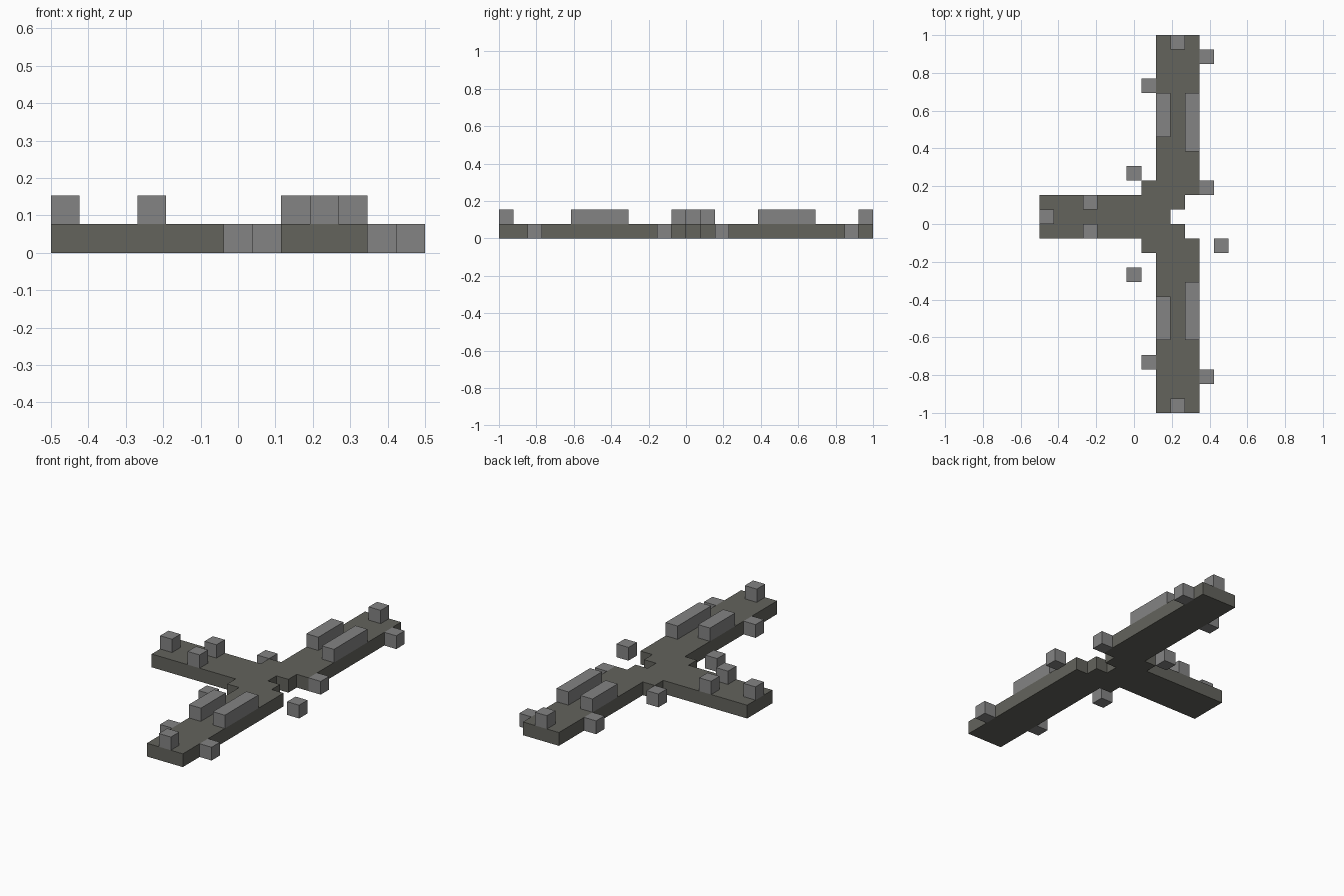
import bpy, bmesh
from mathutils import Vector

if "Cube" in bpy.data.objects:
    bpy.data.objects.remove(bpy.data.objects["Cube"], do_unlink=True)

U = 2 / 26  # one grid cell


def material(name, rgb):
    mat = bpy.data.materials.new(name)
    mat.use_nodes = True
    mat.diffuse_color = (*rgb, 1)
    mat.node_tree.nodes["Principled BSDF"].inputs["Base Color"].default_value = (*rgb, 1)
    return mat


def point(i, j, k):
    return Vector((i * U - 0.5, j * U - 1, k * U))


def finish(name, bm, mat):
    bmesh.ops.recalc_face_normals(bm, faces=bm.faces)
    mesh = bpy.data.meshes.new(name)
    bm.to_mesh(mesh)
    bm.free()
    mesh.materials.append(mat)
    bpy.context.collection.objects.link(bpy.data.objects.new(name, mesh))


def block(name, i, j, k, length=1):
    """A one-cell-wide block running back from cell (i, j) on layer k."""
    bm = bmesh.new()
    bmesh.ops.create_cube(bm, size=U)
    bmesh.ops.scale(bm, vec=(1, length, 1), verts=bm.verts)
    bmesh.ops.translate(bm, vec=point(i + 0.5, j + length / 2, k + 0.5), verts=bm.verts)
    finish(name, bm, stone)


stone = material("grey stone", (0.23, 0.23, 0.23))
paving = material("dark olive grey", (0.125, 0.125, 0.108))

# Stepped T-shaped floor slab
outline = [(8, 0), (11, 0), (11, 12), (10, 12), (10, 13), (9, 13), (9, 14),
           (10, 14), (10, 15), (11, 15), (11, 26), (8, 26), (8, 16), (7, 16),
           (7, 15), (0, 15), (0, 12), (7, 12), (7, 11), (8, 11)]
bm = bmesh.new()
base = bm.faces.new([bm.verts.new(point(i, j, 0)) for i, j in outline])
top = bmesh.ops.extrude_face_region(bm, geom=[base], use_keep_orig=True)["geom"]
bmesh.ops.translate(bm, vec=(0, 0, U), verts=[v for v in top if isinstance(v, bmesh.types.BMVert)])
finish("floor_slab", bm, paving)

# Long walls on the two wings
for name, i, j, length in [("front_right", 8, 5, 3), ("front_left", 10, 5, 4),
                           ("back_right", 8, 19, 3), ("back_left", 10, 18, 4)]:
    block(name + "_wall", i, j, 1, length)

# Posts standing on the slab
for n, (i, j) in enumerate([(9, 0), (9, 25), (0, 13), (3, 12), (3, 14)], 1):
    block(f"post_{n}", i, j, 1)

# Loose stones on the ground around the slab
for n, (i, j) in enumerate([(11, 2), (7, 3), (6, 9), (12, 11), (11, 15),
                            (6, 16), (7, 22), (11, 24)], 1):
    block(f"ground_stone_{n}", i, j, 0)
